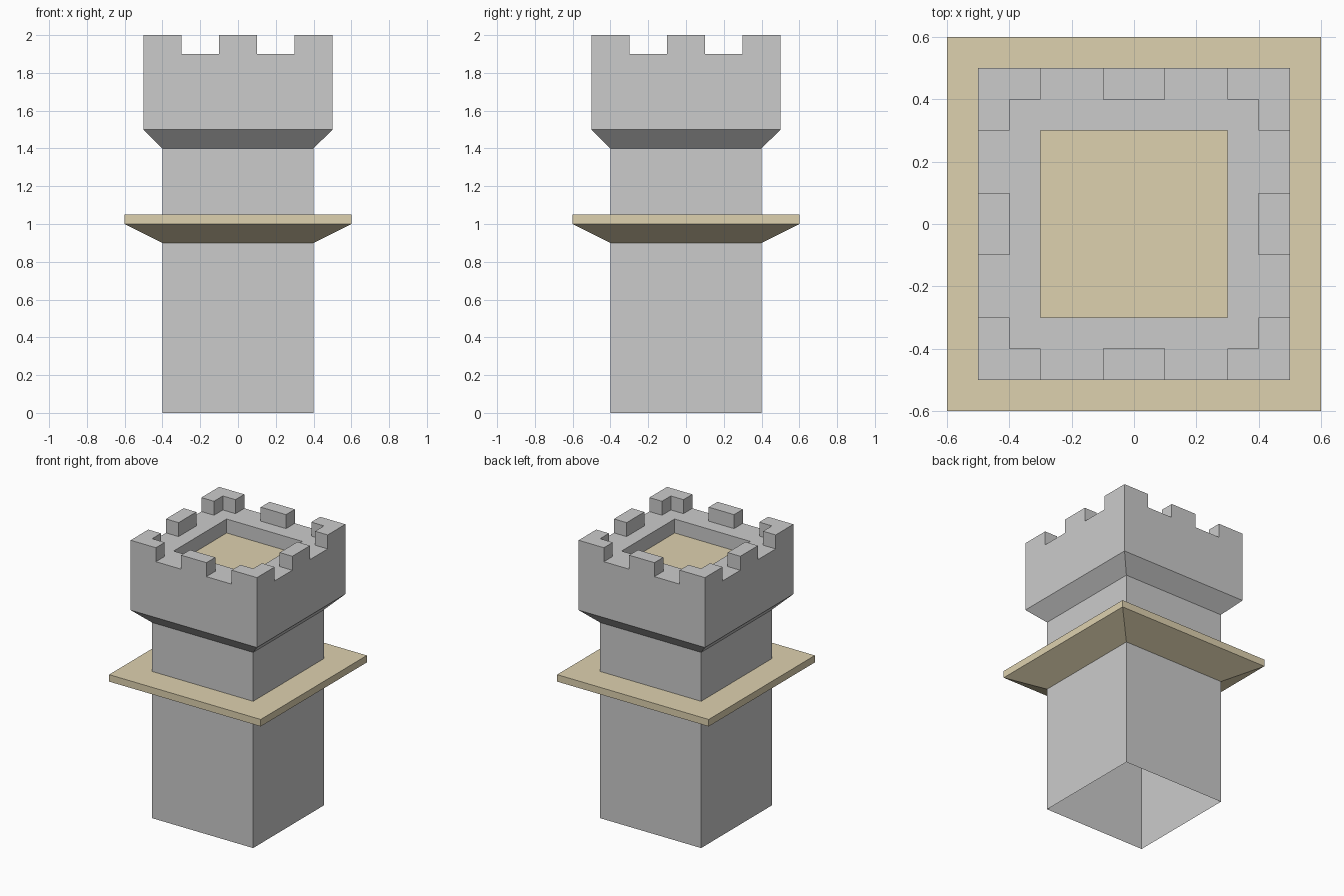
import bpy, bmesh

if "Cube" in bpy.data.objects:
    bpy.data.objects.remove(bpy.data.objects["Cube"])

tan = bpy.data.materials.new("tan_boards")
tan.diffuse_color = (0.73, 0.64, 0.43, 1)
tan.use_nodes = True
tan.node_tree.nodes["Principled BSDF"].inputs["Base Color"].default_value = tan.diffuse_color


def finish(name, bm, mat=None):
    bmesh.ops.remove_doubles(bm, verts=bm.verts, dist=1e-4)
    bmesh.ops.dissolve_limit(bm, angle_limit=0.01, verts=bm.verts, edges=bm.edges)
    bmesh.ops.recalc_face_normals(bm, faces=bm.faces)
    me = bpy.data.meshes.new(name)
    bm.to_mesh(me)
    bm.free()
    if mat:
        me.materials.append(mat)
    ob = bpy.data.objects.new(name, me)
    bpy.context.collection.objects.link(ob)
    return ob


def quad(bm, pts):
    return bm.faces.new([bm.verts.new(p) for p in pts])


def square(r, z):
    return [(-r, -r, z), (r, -r, z), (r, r, z), (-r, r, z)]


def square_shell(name, profile, mat=None):
    """Open square tube through (half width, z) rings."""
    bm = bmesh.new()
    for (r0, z0), (r1, z1) in zip(profile, profile[1:]):
        a, b = square(r0, z0), square(r1, z1)
        for i in range(4):
            j = (i + 1) % 4
            quad(bm, (a[i], a[j], b[j], b[i]))
    return finish(name, bm, mat)


# Hollow shaft, wooden gallery and flared corbel
square_shell("lower_shaft", [(0.4, 0), (0.4, 0.9)])
square_shell("gallery", [(0.4, 0.9), (0.6, 1.0), (0.6, 1.05), (0.4, 1.05)], tan)
square_shell("upper_shaft", [(0.4, 1.05), (0.4, 1.4), (0.5, 1.5)])

# Battlements: a height map over grid cells, with walls at every height step
LEVELS = [1.5, 1.8, 1.9, 2.0]
GRID = [-0.5, -0.4, -0.3, -0.1, 0.1, 0.3, 0.4, 0.5]
N = len(GRID) - 1


def height(i, j):
    if not (0 <= i < N and 0 <= j < N):
        return 1.5
    cx = abs(GRID[i] + GRID[i + 1]) / 2
    cy = abs(GRID[j] + GRID[j + 1]) / 2
    far, near = max(cx, cy), min(cx, cy)
    if far < 0.3:
        return 1.8
    return 2.0 if far > 0.4 and (near > 0.3 or near < 0.1) else 1.9


bm = bmesh.new()
for i in range(N):
    for j in range(N):
        h = height(i, j)
        x0, x1, y0, y1 = GRID[i], GRID[i + 1], GRID[j], GRID[j + 1]
        c = [(x0, y0), (x1, y0), (x1, y1), (x0, y1)]
        if h > 1.8:
            quad(bm, [(*p, h) for p in c])
        for k, (di, dj) in enumerate([(0, -1), (1, 0), (0, 1), (-1, 0)]):
            low = height(i + di, j + dj)
            a, b = c[k], c[(k + 1) % 4]
            for z0, z1 in zip(LEVELS, LEVELS[1:]):
                if low <= z0 and z1 <= h:
                    # the sunken floor itself has no wall beneath it
                    quad(bm, [(*a, z0), (*b, z0), (*b, z1), (*a, z1)])
finish("battlements", bm)

# Sunken wooden roof floor
bm = bmesh.new()
quad(bm, square(0.3, 1.8))
floor = finish("roof_floor", bm, tan)
if floor.data.polygons[0].normal.z < 0:
    floor.data.flip_normals()
